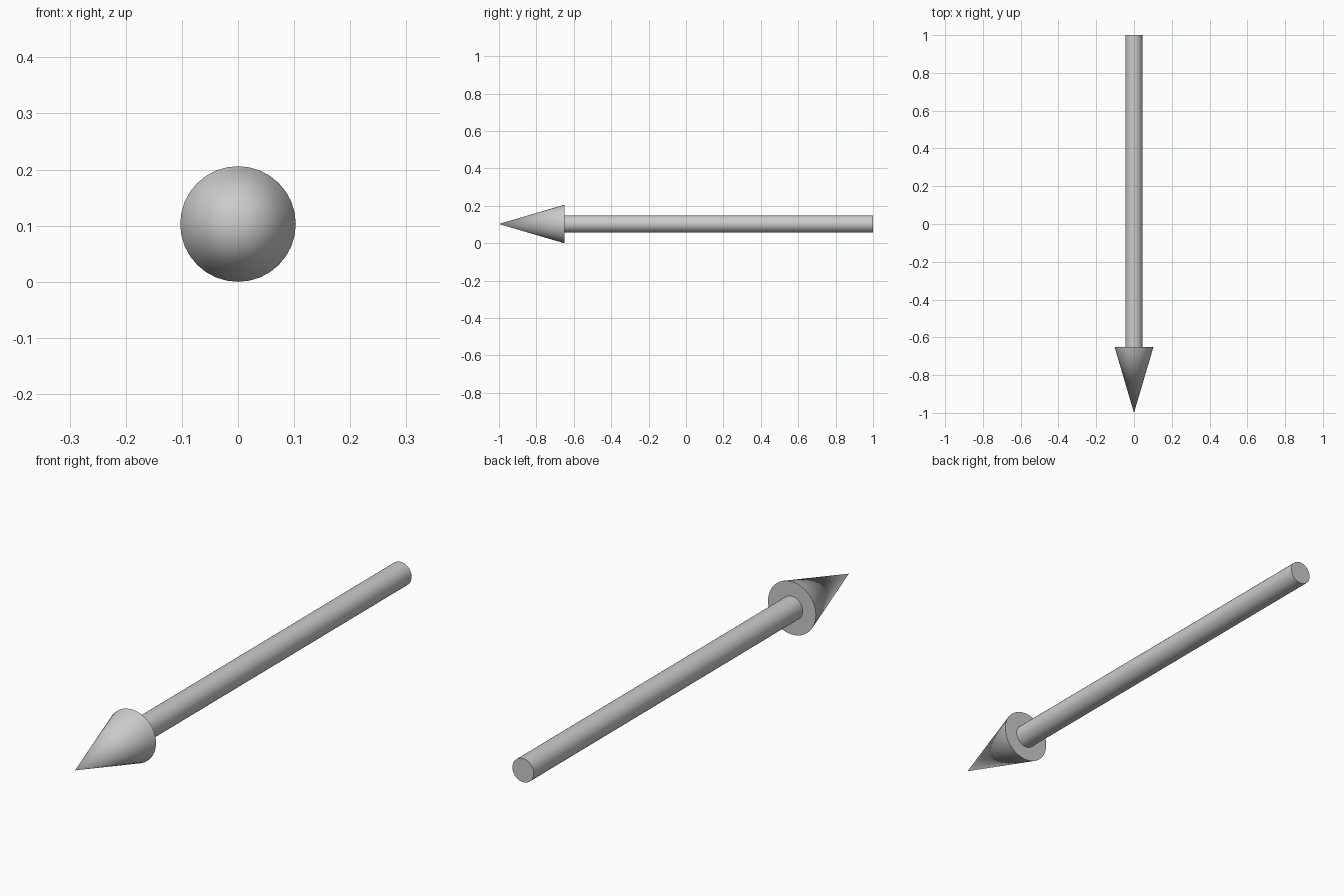
import bpy
import math

if "Cube" in bpy.data.objects:
    bpy.data.objects.remove(bpy.data.objects["Cube"])

SIDES = 32
HEAD_R = 0.103
SHAFT_R = 0.046
TIP_Y, NECK_Y, TAIL_Y = -1.0, -0.65, 1.0


def round_part(name, r_back, r_front, y_back, y_front):
    """Cone or cylinder lying along y, from y_back to y_front."""
    bpy.ops.mesh.primitive_cone_add(
        vertices=SIDES, radius1=r_back, radius2=r_front,
        depth=y_back - y_front,
        location=(0, (y_back + y_front) / 2, HEAD_R),
        rotation=(math.pi / 2, 0, 0))
    ob = bpy.context.object
    ob.name = name
    bpy.ops.object.transform_apply(location=False, rotation=True, scale=True)
    bpy.ops.object.shade_smooth_by_angle(angle=math.radians(30))
    return ob


# Straight round shaft
round_part("arrow_shaft", SHAFT_R, SHAFT_R, TAIL_Y, NECK_Y)
# Pointed head facing the front
round_part("arrow_head", HEAD_R, 0, NECK_Y, TIP_Y)
